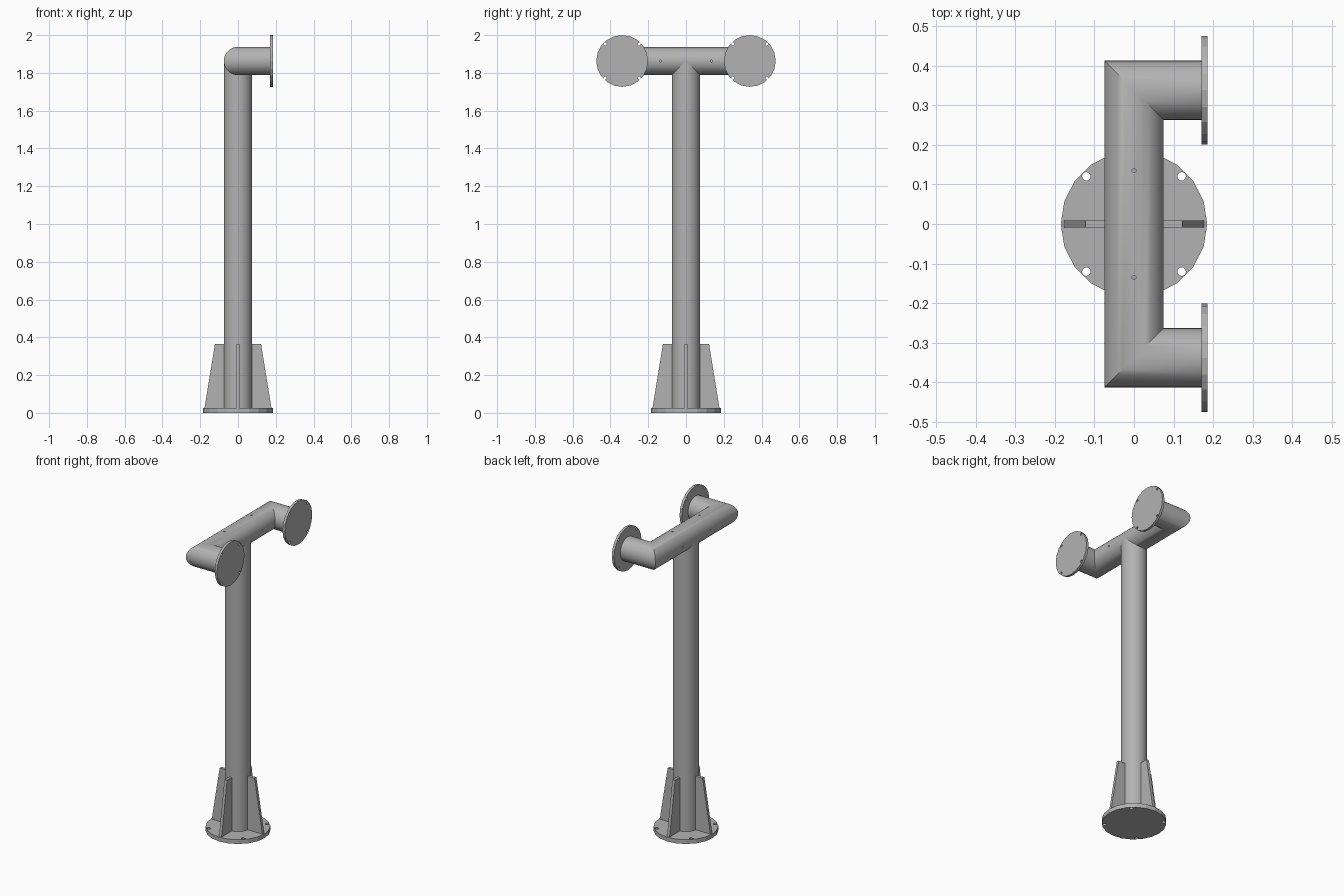
import bpy, bmesh
from math import pi, radians, cos, sin
from mathutils import Vector, Matrix

if "Cube" in bpy.data.objects:
    bpy.data.objects.remove(bpy.data.objects["Cube"])

PIPE_R, ARM_Z, ARM_Y, FLANGE_X = 0.075, 1.863, 0.338, 0.17
BASE_R, BASE_H = 0.185, 0.027
FLANGE_R, FLANGE_H = 0.137, 0.016

steel = bpy.data.materials.new("grey steel")
GREY = (0.45, 0.45, 0.45, 1)
steel.diffuse_color = GREY
steel.use_nodes = True
steel.node_tree.nodes["Principled BSDF"].inputs["Base Color"].default_value = GREY


def make(name, bm, smooth=False):
    bmesh.ops.recalc_face_normals(bm, faces=bm.faces)
    mesh = bpy.data.meshes.new(name)
    bm.to_mesh(mesh)
    bm.free()
    mesh.materials.append(steel)
    obj = bpy.data.objects.new(name, mesh)
    bpy.context.collection.objects.link(obj)
    if smooth:
        activate(obj)
        bpy.ops.object.shade_smooth_by_angle(angle=radians(35))
    return obj


def activate(obj):
    bpy.ops.object.select_all(action='DESELECT')
    obj.select_set(True)
    bpy.context.view_layer.objects.active = obj


def add_cylinder(bm, r, depth, sides, matrix):
    bmesh.ops.create_cone(bm, cap_ends=True, segments=sides, radius1=r,
                          radius2=r, depth=depth, matrix=matrix)


def drill(obj, holes, r, depth):
    """Cut round holes, each given by the matrix of its drill."""
    bm = bmesh.new()
    for m in holes:
        add_cylinder(bm, r, depth, 12, m)
    cutter = make("hole_cutter", bm)
    cutter.hide_render = True
    mod = obj.modifiers.new("holes", 'BOOLEAN')
    mod.operation, mod.solver, mod.object = 'DIFFERENCE', 'EXACT', cutter
    activate(obj)
    bpy.ops.object.modifier_apply(modifier=mod.name)
    bpy.data.objects.remove(cutter)


def bolted_plate(name, r, h, bolt_r, hole_r, place):
    """Round plate with four bolt holes, placed by its centre matrix."""
    bm = bmesh.new()
    add_cylinder(bm, r, h, 20, place @ Matrix.Rotation(pi / 2, 4, 'Z'))
    plate = make(name, bm)
    angles = [pi / 4 + i * pi / 2 for i in range(4)]
    drill(plate, [place @ Matrix.Translation((bolt_r * cos(a), bolt_r * sin(a), 0))
                  for a in angles], hole_r, h * 3)


# Base plate and column
bolted_plate("base_plate", BASE_R, BASE_H, 0.17, 0.011,
             Matrix.Translation((0, 0, BASE_H / 2)))
bm = bmesh.new()
column_h = ARM_Z - BASE_H
add_cylinder(bm, PIPE_R, column_h, 32, Matrix.Translation((0, 0, BASE_H + column_h / 2)))
make("column", bm, True)

# Four tapered gussets around the column foot
profile = [(0.06, BASE_H), (0.177, BASE_H), (0.122, 0.365), (0.06, 0.365)]
for i, side in enumerate(["left", "back", "right", "front"]):
    bm = bmesh.new()
    face = bm.faces.new([bm.verts.new((x, -0.009, z)) for x, z in profile])
    out = bmesh.ops.extrude_face_region(bm, geom=[face])
    moved = [v for v in out["geom"] if isinstance(v, bmesh.types.BMVert)]
    bmesh.ops.translate(bm, verts=moved, vec=(0, 0.018, 0))
    bm.transform(Matrix.Rotation(i * pi / 2, 4, 'Z'))
    make("gusset_" + side, bm)

# Mitred U-shaped arm: circles swept along the path, sheared at the corners
SIDES = 32
path = [(FLANGE_X, -ARM_Y), (0, -ARM_Y), (0, ARM_Y), (FLANGE_X, ARM_Y)]
outward = [(0, -1), (-1, -1), (-1, 1), (0, 1)]
bm = bmesh.new()
rings = []
for (px, py), (ox, oy) in zip(path, outward):
    ring = []
    for k in range(SIDES):
        a = 2 * pi * k / SIDES
        c, s = PIPE_R * cos(a), PIPE_R * sin(a)
        ring.append(bm.verts.new((px + ox * c, py + oy * c, ARM_Z + s)))
    rings.append(ring)
for r0, r1 in zip(rings, rings[1:]):
    for k in range(SIDES):
        n = (k + 1) % SIDES
        bm.faces.new((r0[k], r0[n], r1[n], r1[k]))
bm.faces.new(rings[0])
bm.faces.new(rings[-1])
arm = make("arm", bm)

# Small cable holes drilled across the arm
drills = []
for y in (-0.135, 0.135):
    centre = Matrix.Translation((0, y, ARM_Z))
    for x in (-PIPE_R, PIPE_R):
        drills.append(Matrix.Translation((x, y, ARM_Z)) @ Matrix.Rotation(pi / 2, 4, 'Y'))
    drills.append(centre @ Matrix.Translation((0, 0, PIPE_R)))
drill(arm, drills, 0.005, 0.04)
activate(arm)
bpy.ops.object.shade_smooth_by_angle(angle=radians(35))

# End flanges facing the left side
for name, y in (("front_flange", -ARM_Y), ("back_flange", ARM_Y)):
    place = Matrix.Translation((FLANGE_X + FLANGE_H / 2, y, ARM_Z)) @ Matrix.Rotation(pi / 2, 4, 'Y')
    bolted_plate(name, FLANGE_R, FLANGE_H, 0.127, 0.008, place)
